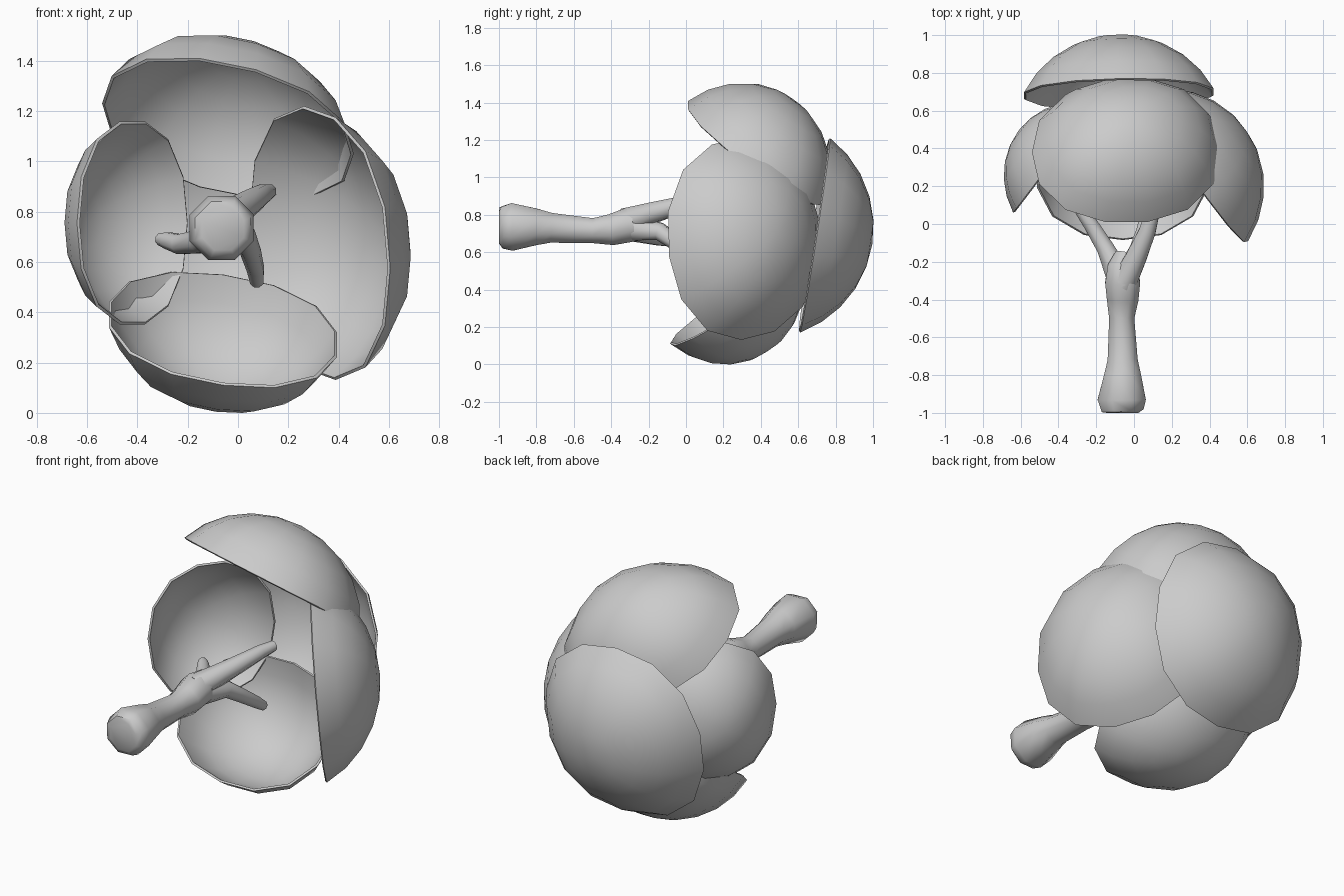
import bpy, bmesh, math
from mathutils import Vector

if "Cube" in bpy.data.objects:
    bpy.data.objects.remove(bpy.data.objects["Cube"])

grey = bpy.data.materials.new("plain grey")
grey.diffuse_color = (0.6, 0.6, 0.6, 1)
grey.use_nodes = True
grey.node_tree.nodes["Principled BSDF"].inputs["Base Color"].default_value = grey.diffuse_color


def finish(bm, name, angle):
    mesh = bpy.data.meshes.new(name)
    bm.to_mesh(mesh)
    bm.free()
    mesh.materials.append(grey)
    ob = bpy.data.objects.new(name, mesh)
    bpy.context.collection.objects.link(ob)
    bpy.ops.object.select_all(action='DESELECT')
    ob.select_set(True)
    bpy.context.view_layer.objects.active = ob
    bpy.ops.object.shade_smooth_by_angle(angle=math.radians(angle))
    return ob


def shell(name, centre, u, v, depth, sides=14, rings=5, power=2.25):
    """Thin open cap; u and v are the rim half-axes, bulging along u x v."""
    c, u, v = Vector(centre), Vector(u), Vector(v)
    n = u.cross(v).normalized()
    limit = 2 * math.atan(2 * depth / (u.length + v.length))
    bm = bmesh.new()
    apex = bm.verts.new(c + n * depth)
    last = None
    for i in range(1, rings + 1):
        t = limit * i / rings
        r = math.sin(t) / math.sin(limit)
        h = depth * (math.cos(t) - math.cos(limit)) / (1 - math.cos(limit))
        ring = []
        for k in range(sides):
            a = 2 * math.pi * k / sides
            ca, sa = math.cos(a), math.sin(a)
            # slightly squared oval rim
            s = (abs(ca) ** power + abs(sa) ** power) ** (-1 / power)
            ring.append(bm.verts.new(c + (u * ca + v * sa) * r * s + n * h))
        for k in range(sides):
            j = (k + 1) % sides
            if last:
                bm.faces.new((last[k], ring[k], ring[j], last[j]))
            else:
                bm.faces.new((apex, ring[k], ring[j]))
        last = ring
    # inner wall and rim give the cap its thickness
    bmesh.ops.recalc_face_normals(bm, faces=bm.faces)
    if sum((f.normal.dot(n) for f in bm.faces)) < 0:
        bmesh.ops.reverse_faces(bm, faces=bm.faces)
    bmesh.ops.solidify(bm, geom=bm.faces[:], thickness=0.012)
    finish(bm, name, 40)


def limb(name, path, sides=8):
    """Loft of round sections; each path item is x, y, z, radius."""
    bm = bmesh.new()
    pts = [Vector(p[:3]) for p in path]
    last = None
    for i, p in enumerate(pts):
        d = (pts[min(i + 1, len(pts) - 1)] - pts[max(i - 1, 0)]).normalized()
        a = d.cross(Vector((0, 0, 1))).normalized()
        b = a.cross(d)
        ring = []
        for k in range(sides):
            t = 2 * math.pi * (k + 0.5) / sides
            ring.append(bm.verts.new(p + (a * math.cos(t) + b * math.sin(t)) * path[i][3]))
        if last:
            for k in range(sides):
                j = (k + 1) % sides
                bm.faces.new((last[k], last[j], ring[j], ring[k]))
        else:
            bm.faces.new(ring)
        last = ring
    bm.faces.new(last)
    bmesh.ops.recalc_face_normals(bm, faces=bm.faces)
    finish(bm, name, 50)


# foliage cups
shell("top_foliage", (-0.04, 0.38, 1.13), (0.5, 0, -0.1), (0, 0.375, -0.26), 0.345)
shell("back_foliage", (-0.08, 0.69, 0.69), (0, 0.08, 0.52), (0.51, 0.01, 0), 0.31)
shell("right_foliage", (0.325, 0.305, 0.675), (-0.28, 0.395, 0.1), (0, -0.08, 0.53), 0.33)
shell("left_foliage", (-0.42, 0.35, 0.755), (-0.22, -0.29, 0), (0, 0, 0.41), 0.24)
shell("bottom_foliage", (-0.06, 0.27, 0.33), (0, 0.355, 0.22), (0.46, 0, -0.06), 0.31)

# trunk
limb("trunk", [(-0.06, -1.0, 0.73, 0.09), (-0.06, -0.985, 0.73, 0.12),
               (-0.065, -0.93, 0.735, 0.138), (-0.06, -0.8, 0.735, 0.106),
               (-0.06, -0.72, 0.73, 0.086), (-0.065, -0.5, 0.715, 0.072),
               (-0.06, -0.4, 0.72, 0.09), (-0.06, -0.31, 0.745, 0.1),
               (-0.06, -0.22, 0.745, 0.085), (-0.05, -0.15, 0.74, 0.05)])

# branches
limb("upper_branch", [(-0.06, -0.32, 0.765, 0.075), (0.01, -0.18, 0.81, 0.06),
                      (0.07, -0.04, 0.85, 0.048), (0.1, 0.07, 0.87, 0.04),
                      (0.125, 0.16, 0.88, 0.03)])
limb("left_branch", [(-0.07, -0.3, 0.73, 0.075), (-0.15, -0.13, 0.68, 0.05),
                     (-0.23, 0.0, 0.67, 0.042), (-0.28, 0.07, 0.685, 0.035),
                     (-0.31, 0.11, 0.69, 0.025)])
limb("lower_branch", [(-0.05, -0.3, 0.73, 0.075), (0.02, -0.14, 0.71, 0.05),
                      (0.05, -0.04, 0.64, 0.042), (0.07, 0.06, 0.57, 0.036),
                      (0.075, 0.13, 0.52, 0.028)])
